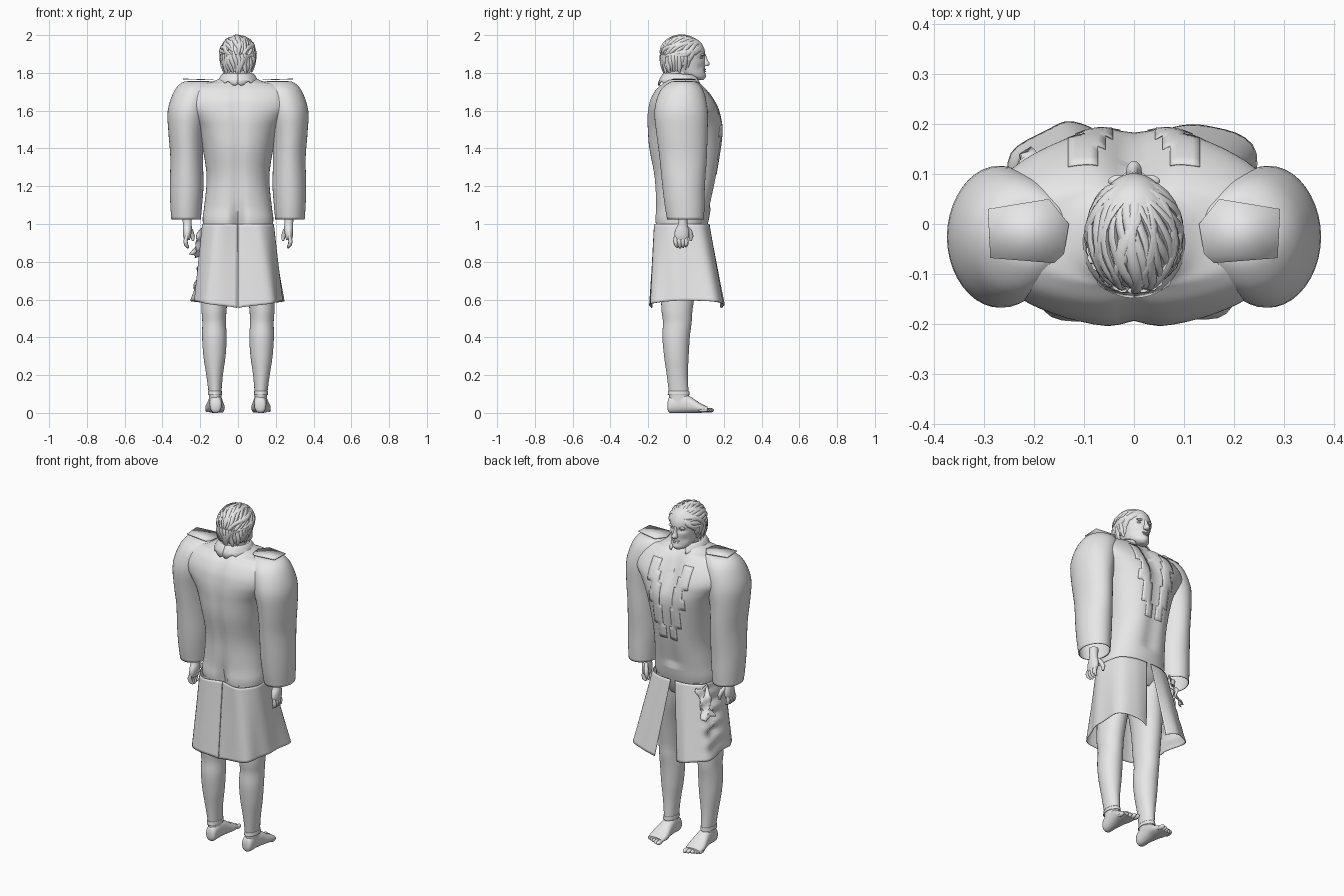
import bpy, bmesh, math, random
from mathutils import Vector
from mathutils.bvhtree import BVHTree

random.seed(4)
cube = bpy.data.objects.get("Cube")
if cube:
    bpy.data.objects.remove(cube, do_unlink=True)

grey = bpy.data.materials.new("plain_grey")
grey.use_nodes = True
grey.diffuse_color = (0.8, 0.8, 0.8, 1)
grey.node_tree.nodes["Principled BSDF"].inputs["Base Color"].default_value = (0.8, 0.8, 0.8, 1)


def finish(name, bm, thick=0):
    bmesh.ops.recalc_face_normals(bm, faces=bm.faces)
    me = bpy.data.meshes.new(name)
    bm.to_mesh(me)
    bm.free()
    me.materials.append(grey)
    ob = bpy.data.objects.new(name, me)
    bpy.context.collection.objects.link(ob)
    if thick:
        ob.modifiers.new("thickness", 'SOLIDIFY').thickness = thick
    bpy.ops.object.select_all(action='DESELECT')
    ob.select_set(True)
    bpy.context.view_layer.objects.active = ob
    bpy.ops.object.shade_smooth_by_angle(angle=math.radians(50))
    return ob


def spline(rows, steps):
    """Catmull-Rom interpolation of equal-length tuples."""
    out = []
    for i in range(len(rows) - 1):
        p = [rows[max(0, min(len(rows) - 1, i + k))] for k in (-1, 0, 1, 2)]
        for s in range(steps):
            t = s / steps
            out.append(tuple(b + 0.5 * t * (c - a + t * (2*a - 5*b + 4*c - d + t * (3*(b - c) + d - a)))
                             for a, b, c, d in zip(*p)))
    return out + [tuple(rows[-1])]


def skin(bm, rows, closed):
    """Join rows of points into a quad surface."""
    vs = [[bm.verts.new(p) for p in r] for r in rows]
    n = len(vs[0])
    for a, b in zip(vs, vs[1:]):
        for j in range(n if closed else n - 1):
            k = (j + 1) % n
            bm.faces.new((a[j], a[k], b[k], b[j]))
    return vs


def loft(name, rows, axis='z', n=32, steps=4, side=1, power=2.0, caps=(1, 1), tweak=None, thick=0):
    """Stack oval sections (t, u0, u1, v0, v1) along an axis."""
    pts = []
    for t, u0, u1, v0, v1 in spline(rows, steps):
        ring = []
        for j in range(n):
            a = math.tau * j / n
            c, s = math.cos(a), math.sin(a)
            u = (u0 + u1) / 2 + (u1 - u0) / 2 * math.copysign(abs(c) ** (2 / power), c)
            v = (v0 + v1) / 2 + (v1 - v0) / 2 * math.copysign(abs(s) ** (2 / power), s)
            p = Vector((u, v, t) if axis == 'z' else (u, t, v))
            if tweak:
                tweak(p)
            p.x *= side
            ring.append(p)
        pts.append(ring)
    bm = bmesh.new()
    vs = skin(bm, pts, True)
    for cap, ring in zip(caps, (vs[0], vs[-1])):
        if cap:
            bm.faces.new(ring)
    return finish(name, bm, thick)


def tube(bm, path, radius, flat=0.6, n=8):
    """Tapered lock or finger following a path."""
    rows = []
    for i, p in enumerate(path):
        d = (path[min(i + 1, len(path) - 1)] - path[max(i - 1, 0)]).normalized()
        out = Vector((p.x, p.y + 0.03, 0.01))
        u = d.cross(out).normalized()
        w = u.cross(d)
        t = i / (len(path) - 1)
        r = radius * (0.2 + 0.8 * math.sin(math.pi * (0.15 + 0.8 * t)) ** 0.7)
        rows.append([p + r * (u * math.cos(math.tau * j / n) + flat * w * math.sin(math.tau * j / n))
                     for j in range(n)])
    vs = skin(bm, rows, True)
    bm.faces.new(vs[0])
    bm.faces.new(vs[-1])


def ball(name, c, r):
    bm = bmesh.new()
    bmesh.ops.create_uvsphere(bm, u_segments=14, v_segments=8, radius=1)
    bmesh.ops.scale(bm, vec=r, verts=bm.verts)
    bmesh.ops.translate(bm, vec=c, verts=bm.verts)
    return finish(name, bm)


# Torso, with spine groove, seat cleft and an open shirt hollow
def torso_shape(p):
    if p.y < 0:
        seat = math.exp(-((p.z - 1.0) / 0.08) ** 2)
        p.y += (0.014 + 0.03 * seat) * math.exp(-(p.x / 0.03) ** 2)
    elif p.z > 1.1:
        hollow = math.exp(-((p.z - 1.64) / 0.1) ** 2)
        p.y -= (0.015 + 0.035 * hollow) * math.exp(-(p.x / 0.05) ** 2)


trunk = [(0.9, 0.12, 0.075, -0.13), (0.95, 0.172, 0.1, -0.155), (1.02, 0.187, 0.12, -0.167),
         (1.1, 0.178, 0.135, -0.163), (1.25, 0.166, 0.168, -0.172), (1.4, 0.188, 0.192, -0.199),
         (1.5, 0.218, 0.201, -0.206), (1.56, 0.258, 0.193, -0.207), (1.61, 0.3, 0.178, -0.202),
         (1.66, 0.31, 0.152, -0.19), (1.71, 0.29, 0.115, -0.162), (1.74, 0.235, 0.085, -0.13),
         (1.753, 0.14, 0.07, -0.12), (1.78, 0.08, 0.055, -0.11)]
torso = loft("torso", [(z, -x, x, b, f) for z, x, f, b in trunk], n=72, steps=5, power=2.25, tweak=torso_shape)
tree = BVHTree.FromObject(torso, bpy.context.evaluated_depsgraph_get())


def chest(x, z):
    hit = tree.ray_cast(Vector((x, 1, z)), Vector((0, -1, 0)))[0]
    return hit.y if hit else 0.1


sleeve = [(1.757, 0.17, 0.25, -0.05, 0.02), (1.748, 0.13, 0.298, -0.09, 0.06), (1.7, 0.13, 0.34, -0.14, 0.095),
          (1.6, 0.155, 0.372, -0.167, 0.115), (1.48, 0.18, 0.368, -0.157, 0.114), (1.35, 0.185, 0.358, -0.14, 0.11),
          (1.2, 0.183, 0.361, -0.125, 0.1), (1.1, 0.19, 0.358, -0.113, 0.098), (1.025, 0.197, 0.353, -0.1, 0.095)]
leg = [(1.0, 0.01, 0.175, -0.15, 0.1), (0.85, 0.015, 0.187, -0.14, 0.085), (0.7, 0.045, 0.192, -0.135, 0.06),
       (0.55, 0.06, 0.193, -0.13, 0.035), (0.48, 0.064, 0.189, -0.122, 0.03), (0.4, 0.06, 0.19, -0.125, 0.02),
       (0.3, 0.066, 0.183, -0.116, 0.014), (0.2, 0.08, 0.168, -0.102, 0.01), (0.1, 0.088, 0.155, -0.09, 0.014),
       (0.05, 0.088, 0.153, -0.088, 0.02)]
foot = [(-0.098, 0.1, 0.135, 0.018, 0.055), (-0.085, 0.088, 0.148, 0, 0.085), (-0.03, 0.084, 0.153, 0, 0.105),
        (0.02, 0.078, 0.162, 0, 0.088), (0.07, 0.07, 0.173, 0, 0.055), (0.115, 0.076, 0.17, 0.004, 0.032)]
palm = [(1.05, 0.245, 0.295, -0.04, 0.01), (1.0, 0.245, 0.292, -0.042, 0.008), (0.965, 0.245, 0.292, -0.058, 0.016),
        (0.935, 0.25, 0.29, -0.062, 0.016), (0.915, 0.255, 0.285, -0.055, 0.008)]
# Coat skirt plan, front opening round to back slit: waist and hem
waist = [(0.014, 0.125), (0.09, 0.118), (0.165, 0.077), (0.188, -0.02), (0.18, -0.1), (0.11, -0.168), (0.001, -0.145)]
hem = [(0.07, 0.188), (0.15, 0.2), (0.243, 0.14), (0.235, 0.0), (0.22, -0.1), (0.165, -0.185), (0.002, -0.185)]

for side, word in ((1, "left"), (-1, "right")):
    loft(word + "_sleeve", sleeve, side=side, n=40, power=1.97, caps=(1, 0), thick=0.004)
    loft(word + "_leg", leg, side=side)
    loft(word + "_foot", foot, axis='y', side=side, power=2.3)
    loft(word + "_trouser_cuff", [(0.115, 0.086, 0.158, -0.094, 0.017), (0.095, 0.085, 0.16, -0.097, 0.019)],
         side=side, caps=(0, 0), thick=0.003)
    for i in range(5):
        ball(f"{word}_toe_{i + 1}", (side * (0.087 + 0.0195 * i), 0.127 - 0.009 * i - 0.004 * (i == 0), 0.014),
             (0.013 - 0.001 * i, 0.026, 0.013 - 0.001 * i))
    loft(word + "_palm", palm, side=side, n=20)
    bm = bmesh.new()
    for i in range(4):
        y = -0.052 + 0.019 * i
        tube(bm, [Vector((side * x, y * s - 0.004, z)) for x, s, z in
                  ((0.272, 1, 0.935), (0.278, 1, 0.91), (0.275, 0.9, 0.89), (0.262, 0.8, 0.872 + 0.004 * abs(i - 1)))],
             0.0125, 0.95)
    tube(bm, [Vector((side * x, y, z)) for x, y, z in
              ((0.26, 0.0, 0.985), (0.248, 0.02, 0.96), (0.24, 0.028, 0.935), (0.238, 0.024, 0.91))], 0.014, 0.95)
    finish(word + "_fingers", bm)

    # Skirt half with soft folds; the right one is crumpled at the hip
    top, low = spline(waist, 6), spline(hem, 6)
    rows = []
    for r in range(31):
        t = r / 30
        row = []
        for j, ((ax, ay), (bx, by)) in enumerate(zip(top, low)):
            s = j / (len(top) - 1)
            fold = 1 + 0.02 * t * math.sin(s * 24 + side)
            if side < 0:
                fold -= 0.09 * math.sin(math.pi * t) * (1 + math.sin(t * 30)) * math.exp(-((s - 0.42) / 0.07) ** 2)
            drop = 0.405 + 0.04 * abs(2 * s - 1) ** 2
            row.append((side * (ax + (bx - ax) * t) * fold, (ay + (by - ay) * t) * fold, 1.0 - t * drop))
        rows.append(row)
    bm = bmesh.new()
    skin(bm, rows, False)
    finish(word + "_coat_skirt", bm, 0.003)

    # Flat shoulder tab with a stepped inner end
    bm = bmesh.new()
    outline = [(0.292, 0.03), (0.287, -0.068), (0.16, -0.078), (0.14, -0.06), (0.13, 0.0), (0.17, 0.05)]
    bm.faces.new([bm.verts.new((side * x, y, 1.761 + 0.03 * (x - 0.13))) for x, y in outline])
    finish(word + "_shoulder_tab", bm, 0.004)

    # Stepped shirt frill: chest cells kept between two zigzag edges
    xs = [0.012 + 0.015 * c for c in range(12)]
    zs = [1.7 - 0.02 * k for k in range(23)]
    bm = bmesh.new()
    skin(bm, [[(side * x, chest(x, z) + 0.003, z) for x in xs] for z in zs], False)
    spare = []
    for f in bm.faces:
        c = f.calc_center_median()
        step = int((1.7 - c.z) / 0.06)
        inner = 0.065 - 0.009 * step
        if not inner < abs(c.x) < inner + 0.07 - 0.004 * step + 0.015 * (step % 2):
            spare.append(f)
    bmesh.ops.delete(bm, geom=spare, context='FACES')
    finish(word + "_shirt_frill", bm, 0.002)

    # Collar half, rising at the back and ending in a front point
    rows = []
    for k, (rad, z) in enumerate(((0.086, 1.8), (0.096, 1.79), (0.11, 1.768), (0.118, 1.745))):
        rows.append([(side * rad * 0.95 * math.sin(a), -0.03 - rad * math.cos(a),
                      z - 0.012 * (a / 2.7) ** 2 - (0.012 * math.sin(a * 9) if k == 3 else 0))
                     for a in [2.7 * i / 20 for i in range(21)]])
    bm = bmesh.new()
    skin(bm, rows, False)
    finish(word + "_collar", bm, 0.006)

    # Facial features that come in pairs
    ball(word + "_brow", (side * 0.03, 0.086, 1.896), (0.022, 0.012, 0.007))
    ball(word + "_eye", (side * 0.031, 0.079, 1.881), (0.013, 0.009, 0.006))
    ball(word + "_ear", (side * 0.08, -0.012, 1.865), (0.01, 0.018, 0.028))

# Crumpled rag hanging from the right hip
rag = [[(-0.15 - 0.06 * t - 0.01 * c + 0.01 * math.sin(9 * t + 2 * c),
         0.115 - 0.012 * c + 0.03 * t + 0.01 * math.sin(14 * t + c),
         0.99 - 0.16 * t + 0.01 * math.sin(5 * c)) for c in range(5)] for t in [i / 16 for i in range(17)]]
bm = bmesh.new()
skin(bm, rag, False)
finish("torn_rag", bm, 0.004)

# Neck and head
loft("neck", [(1.72, -0.065, 0.065, -0.09, 0.05), (1.77, -0.058, 0.058, -0.085, 0.045),
              (1.83, -0.06, 0.06, -0.085, 0.05)])


def face_shape(p):
    # Hollow the eye sockets and cheeks, push out the mouth
    if p.y > 0:
        p.y -= 0.012 * math.exp(-((p.z - 1.88) / 0.011) ** 2) * math.exp(-((abs(p.x) - 0.032) / 0.02) ** 2)
        p.y -= 0.008 * math.exp(-((p.z - 1.825) / 0.02) ** 2) * math.exp(-((abs(p.x) - 0.045) / 0.018) ** 2)
        p.y += 0.006 * math.exp(-((p.z - 1.785) / 0.012) ** 2) * math.exp(-(p.x / 0.02) ** 2)


skull = [(1.762, 0.022, 0.09, 0.03), (1.775, 0.045, 0.1, -0.01), (1.8, 0.062, 0.1, -0.06), (1.85, 0.074, 0.1, -0.105),
         (1.89, 0.079, 0.102, -0.115), (1.93, 0.08, 0.096, -0.115), (1.965, 0.066, 0.075, -0.1),
         (1.985, 0.04, 0.045, -0.07)]
loft("head", [(z, -x, x, b, f) for z, x, f, b in skull], n=48, steps=6, tweak=face_shape)
loft("nose", [(1.9, -0.009, 0.009, 0.08, 0.104), (1.87, -0.01, 0.01, 0.08, 0.114), (1.847, -0.016, 0.016, 0.08, 0.126),
              (1.836, -0.014, 0.014, 0.08, 0.116)], n=16)
for name, z, w in (("upper_lip", 1.818, 0.024), ("lower_lip", 1.808, 0.019)):
    ball(name, (0, 0.094, z), (w, 0.012, 0.005))

# Hair: a cap, swept-back locks and hanging locks round the nape
ball("hair_cap", (0, -0.03, 1.908), (0.088, 0.1, 0.084))
centre, size = Vector((0, -0.022, 1.906)), Vector((0.087, 0.108, 0.083))
pole, up = Vector((0, 0.88, 0.475)), Vector((0, -0.475, 0.88))
bm = bmesh.new()
for i in range(41):
    phi = math.radians(-116 + 5.8 * i)
    wave, start, end = random.uniform(0.1, 0.25), random.uniform(0.05, 0.25), random.uniform(2.0, 2.8)
    path = []
    for k in range(13):
        th = start + (end - start) * k / 12
        ph = phi + wave * math.sin(3 * th + i)
        d = pole * math.cos(th) + math.sin(th) * (up * math.cos(ph) + Vector((math.sin(ph), 0, 0)))
        path.append(centre + Vector([a * b for a, b in zip(d, size)]) * (1 + 0.02 * (i % 3)))
    tube(bm, path, random.uniform(0.011, 0.016), 0.7)
for i in range(25):
    a = math.radians(-115 + 9.6 * i)
    low = 1.8 + random.uniform(-0.008, 0.012) + 0.02 * (abs(a) > 1.6)
    tube(bm, [Vector(((0.091 - 0.02 * t * t) * math.sin(a + 0.1 * math.sin(5 * t + i)),
                      -0.03 - (0.103 - 0.018 * t * t) * math.cos(a), 1.9 + (low - 1.9) * t))
              for t in [k / 8 for k in range(9)]], 0.014, 0.6)
finish("hair_locks", bm)
